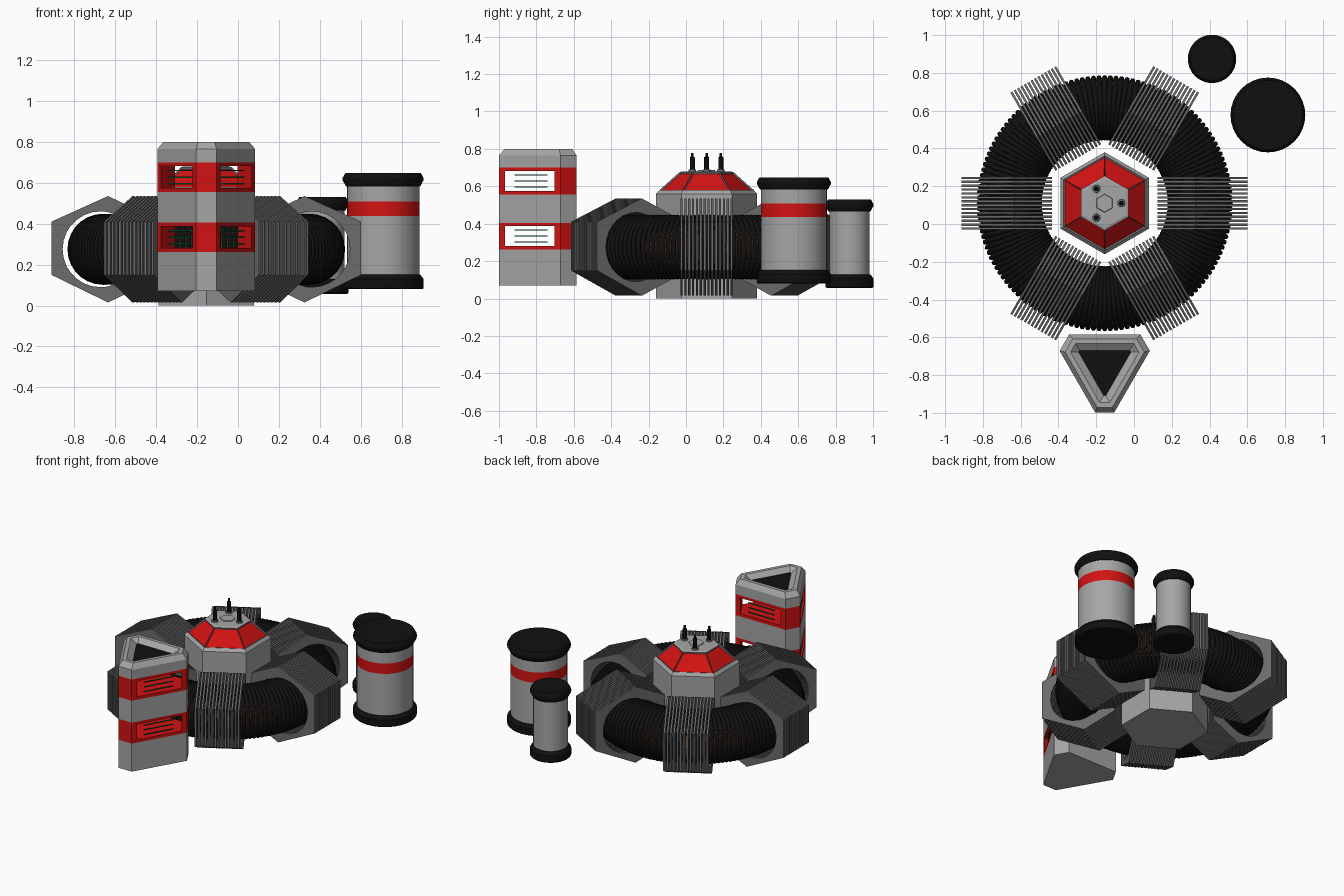
import bpy, bmesh, math
from mathutils import Matrix, Vector

if "Cube" in bpy.data.objects:
    bpy.data.objects.remove(bpy.data.objects["Cube"])

def material(name, r, g, b):
    m = bpy.data.materials.new(name)
    m.diffuse_color = (r, g, b, 1)
    m.use_nodes = True
    m.node_tree.nodes["Principled BSDF"].inputs["Base Color"].default_value = m.diffuse_color
    return m

GRAY = material("light gray", 0.38, 0.38, 0.38)
DARK = material("dark gray", 0.15, 0.15, 0.15)
BLACK = material("black", 0.005, 0.005, 0.005)
RED = material("red", 0.65, 0.006, 0.006)
ORANGE = material("orange", 0.55, 0.15, 0.04)
GREEN = material("green", 0.0, 0.13, 0.04)

CX, CY, CZ = -0.155, 0.11, 0.275      # centre of the ring
TY = -0.752                           # tower centre, y

def finish(name, bm, mats, smooth=False):
    bmesh.ops.recalc_face_normals(bm, faces=bm.faces[:])
    me = bpy.data.meshes.new(name)
    bm.to_mesh(me)
    bm.free()
    for m in mats:
        me.materials.append(m)
    ob = bpy.data.objects.new(name, me)
    bpy.context.collection.objects.link(ob)
    if smooth:
        bpy.ops.object.select_all(action='DESELECT')
        ob.select_set(True)
        bpy.context.view_layer.objects.active = ob
        bpy.ops.object.shade_smooth_by_angle(angle=math.radians(30))
    return ob

def loft(bm, loops):
    """Skin a stack of equal loops, cap both ends; returns bands of faces and the top cap."""
    rows = [[bm.verts.new(p) for p in lp] for lp in loops]
    n = len(rows[0])
    bands = [[bm.faces.new((a[i], a[(i + 1) % n], b[(i + 1) % n], b[i])) for i in range(n)]
             for a, b in zip(rows, rows[1:])]
    bm.faces.new(rows[0][::-1])
    return bands, bm.faces.new(rows[-1])

def circle(cx, cy, r, z, n, start=0.0):
    return [(cx + r * math.cos(start + i * math.tau / n),
             cy + r * math.sin(start + i * math.tau / n), z) for i in range(n)]

def lathe(name, cx, cy, profile, mats, n=32, band_mats=None, smooth=True):
    bm = bmesh.new()
    bands, _ = loft(bm, [circle(cx, cy, r, z, n, math.pi / 6 if n == 6 else 0) for r, z in profile])
    for i, k in (band_mats or {}).items():
        for f in bands[i]:
            f.material_index = k
    return finish(name, bm, mats, smooth)

# Hollow ring: orange core with many black ribs
def add_torus(bm, R, r, nu, nv, mat):
    rows = []
    for i in range(nu):
        a = i * math.tau / nu
        rows.append([bm.verts.new(mat @ Vector(((R + r * math.cos(t)) * math.cos(a),
                                               (R + r * math.cos(t)) * math.sin(a), r * math.sin(t))))
                     for t in (j * math.tau / nv for j in range(nv))])
    for i in range(nu):
        a, b = rows[i], rows[(i + 1) % nu]
        for j in range(nv):
            bm.faces.new((a[j], b[j], b[(j + 1) % nv], a[(j + 1) % nv]))

CENTRE = Matrix.Translation((CX, CY, CZ))
bm = bmesh.new()
add_torus(bm, 0.505, 0.158, 96, 24, CENTRE)
finish("ring_core", bm, [ORANGE], True)

bm = bmesh.new()
RIBS = 140
for i in range(RIBS):
    m = (CENTRE @ Matrix.Rotation(i * math.tau / RIBS, 4, 'Z')
         @ Matrix.Translation((0.505, 0, 0)) @ Matrix.Rotation(math.pi / 2, 4, 'X'))
    add_torus(bm, 0.16, 0.0135, 28, 8, m)
rib_ob = finish("ring_ribs", bm, [BLACK])
for p in rib_ob.data.polygons:
    p.use_smooth = True

# Six clamps, each a stack of thin hexagonal plates with a round hole
HEX = [(0.757, 0.41), (0.48, 0.535), (0.28, 0.44), (0.28, 0.11), (0.48, 0.015), (0.757, 0.15)]
HC, HR = (0.517, CZ), 0.185

def ray_hit(a):
    d = (math.cos(a), math.sin(a))
    best = None
    for (x1, y1), (x2, y2) in zip(HEX, HEX[1:] + HEX[:1]):
        ex, ey = x2 - x1, y2 - y1
        det = d[1] * ex - d[0] * ey
        if abs(det) < 1e-9:
            continue
        t = ((y1 - HC[1]) * ex - (x1 - HC[0]) * ey) / det
        if t > 0 and (best is None or t < best):
            best = t
    return HC[0] + best * d[0], HC[1] + best * d[1]

corner_angles = [math.atan2(z - HC[1], x - HC[0]) % math.tau for x, z in HEX]
angles = sorted(corner_angles + [i * math.tau / 28 + 0.01 for i in range(28)])
outer = [ray_hit(a) for a in angles]
hole = [(HC[0] + HR * math.cos(a), HC[1] + HR * math.sin(a)) for a in angles]
PLATES, PITCH, THICK = 14, 0.0206, 0.012
for k in range(6):
    bm = bmesh.new()
    m = Matrix.Translation((CX, CY, 0)) @ Matrix.Rotation(k * math.pi / 3, 4, 'Z')
    for p in range(PLATES):
        y = (p - (PLATES - 1) / 2) * PITCH
        rows = [[bm.verts.new(m @ Vector((x, y + s * THICK / 2, z))) for x, z in pts]
                for pts, s in ((outer, -1), (outer, 1), (hole, 1), (hole, -1))]
        n = len(angles)
        for a, b in zip(rows, rows[1:] + rows[:1]):
            for i in range(n):
                bm.faces.new((a[i], a[(i + 1) % n], b[(i + 1) % n], b[i]))
    finish("clamp_%d" % (k + 1), bm, [DARK])

# Central hexagonal hub and dome with red inset windows
lathe("hub_column", CX, CY, [(0.27, 0.0), (0.27, 0.5)], [GRAY], 6, smooth=False)
bm = bmesh.new()
bands, _ = loft(bm, [circle(CX, CY, r, z, 6, math.pi / 6) for r, z in
                     ((0.27, 0.5), (0.27, 0.56), (0.252, 0.58), (0.145, 0.675), (0.13, 0.68))])
windows = bands[2]
bmesh.ops.inset_individual(bm, faces=windows, thickness=0.016)
ring = bmesh.ops.inset_individual(bm, faces=windows, thickness=0.008, depth=-0.008)["faces"]
for f in ring:
    f.material_index = 1
for f in windows:
    f.material_index = 2
finish("dome", bm, [GRAY, DARK, RED])
lathe("dome_top_plate", CX, CY, [(0.05, 0.678), (0.046, 0.686)], [GRAY], 6, smooth=False)
for k in range(3):
    a = k * math.tau / 3
    x, y = CX + 0.088 * math.cos(a), CY + 0.088 * math.sin(a)
    lathe("antenna_socket_%d" % (k + 1), x, y, [(0.022, 0.675), (0.02, 0.69)], [DARK], 12)
    lathe("antenna_%d" % (k + 1), x, y,
          [(0.013, 0.675), (0.013, 0.755), (0.007, 0.76), (0.007, 0.778)], [BLACK], 12)

# Triangular tower with cut corners
def tri(R, z, half=11.4):
    return [(CX + R * math.cos(math.radians(c + s * half)),
             TY + R * math.sin(math.radians(c + s * half)), z)
            for c in (30, 150, 270) for s in (-1, 1)]

def block(name, z0, z1, mat):
    bm = bmesh.new()
    loft(bm, [tri(0.252, z0), tri(0.252, z1)])
    return finish(name, bm, [mat])

block("tower_base", 0.07, 0.262, GRAY)
block("tower_middle", 0.405, 0.555, GRAY)
bm = bmesh.new()
_, top = loft(bm, [tri(0.252, 0.70), tri(0.252, 0.765), tri(0.222, 0.80, 10.5),
                   tri(0.195, 0.80, 8), tri(0.157, 0.772, 2)])
top.material_index = 1
finish("tower_cap", bm, [GRAY, BLACK])

# Open red window bands with green bars
for name, z0, z1 in (("lower", 0.262, 0.405), ("upper", 0.555, 0.70)):
    block(name + "_window_sill", z0, z0 + 0.02, RED)
    block(name + "_window_lintel", z1 - 0.018, z1, RED)
    pts = [Vector(p) for p in tri(0.252, 0)]
    bm = bmesh.new()
    for i in (0, 2, 4):
        a, b = pts[i], pts[i + 1]
        a2 = a + (pts[i - 1] - a).normalized() * 0.037
        b2 = b + (pts[(i + 2) % 6] - b).normalized() * 0.037
        loft(bm, [[p + Vector((0, 0, z)) for p in (a, b, b2, a2)] for z in (z0 + 0.02, z1 - 0.018)])
    finish(name + "_window_posts", bm, [RED])
    bm = bmesh.new()
    for c in (90, 210, 330):
        for j in (-1, 0, 1):
            m = (Matrix.Translation((CX, TY, (z0 + z1) / 2 + 0.032 * j))
                 @ Matrix.Rotation(math.radians(c), 4, 'Z') @ Matrix.Translation((0.155, 0, 0))
                 @ Matrix.Diagonal((0.006, 0.2, 0.006, 1)))
            bmesh.ops.create_cube(bm, size=1, matrix=m)
    finish(name + "_window_bars", bm, [GREEN])

# Two storage tanks with black caps
def tank(name, x, y, body, cap, z0, z1, stripe=None):
    zs = [z0 + 0.06] + ([*stripe] if stripe else []) + [z1 - 0.05]
    lathe(name + "_body", x, y, [(body, z) for z in zs], [GRAY, RED], 32, {1: 1} if stripe else None)
    lathe(name + "_bottom_cap", x, y, [(cap - 0.006, z0), (cap, z0 + 0.006), (cap, z0 + 0.05),
                                       (body + 0.004, z0 + 0.072)], [BLACK])
    lathe(name + "_top_cap", x, y, [(body + 0.004, z1 - 0.066), (cap, z1 - 0.035), (cap, z1 - 0.025),
                                    (cap - 0.014, z1)], [BLACK])

tank("large_tank", 0.709, 0.577, 0.177, 0.198, 0.08, 0.648, (0.437, 0.508))
tank("small_tank", 0.413, 0.874, 0.108, 0.128, 0.057, 0.53)
